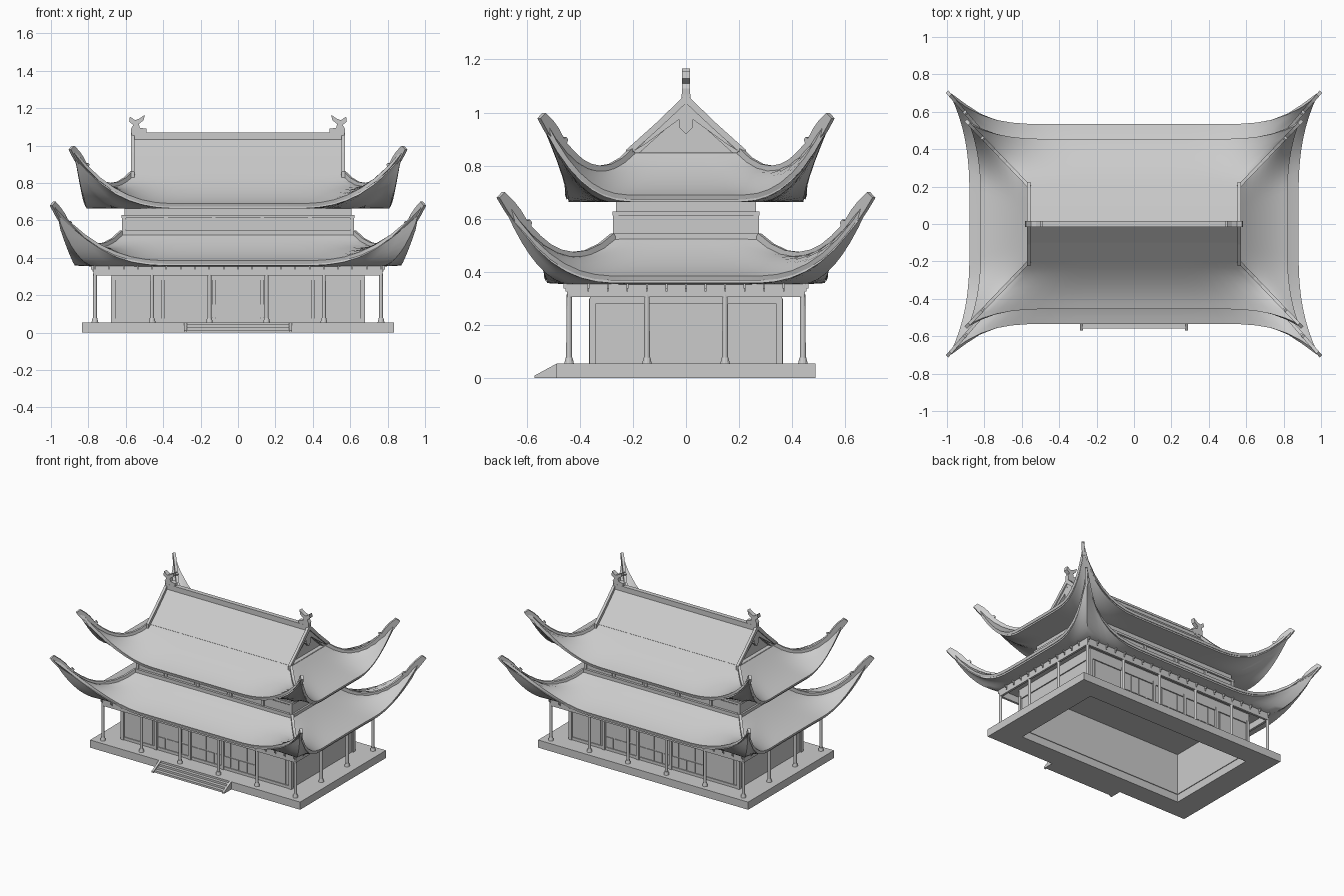
import bpy, bmesh, math
from mathutils import Vector, Matrix

if "Cube" in bpy.data.objects:
    bpy.data.objects.remove(bpy.data.objects["Cube"])


def finish(name, bm, smooth=None, solid=0):
    me = bpy.data.meshes.new(name)
    bm.to_mesh(me)
    bm.free()
    ob = bpy.data.objects.new(name, me)
    bpy.context.collection.objects.link(ob)
    bpy.ops.object.select_all(action='DESELECT')
    ob.select_set(True)
    bpy.context.view_layer.objects.active = ob
    if solid:
        m = ob.modifiers.new("thickness", 'SOLIDIFY')
        m.thickness, m.offset = solid, -1
        bpy.ops.object.modifier_apply(modifier=m.name)
    if smooth:
        bpy.ops.object.shade_smooth_by_angle(angle=math.radians(smooth))
    return ob


def boxes(name, specs):
    """specs: (x0, x1, y0, y1, z0, z1)"""
    bm = bmesh.new()
    for x0, x1, y0, y1, z0, z1 in specs:
        mat = Matrix.Translation(((x0 + x1) / 2, (y0 + y1) / 2, (z0 + z1) / 2)) @ \
            Matrix.Diagonal((abs(x1 - x0), abs(y1 - y0), z1 - z0, 1))
        bmesh.ops.create_cube(bm, size=1, matrix=mat)
    return finish(name, bm)


def ring(name, ox, oy, ix, iy, z0, z1):
    """rectangular hollow frame"""
    bm = bmesh.new()
    sg = [(-1, -1), (1, -1), (1, 1), (-1, 1)]
    loops = [[bm.verts.new((a * x, b * y, z)) for a, b in sg]
             for x, y, z in ((ox, oy, z0), (ox, oy, z1), (ix, iy, z1), (ix, iy, z0))]
    for k in range(4):
        for i in range(4):
            j, l = (i + 1) % 4, (k + 1) % 4
            bm.faces.new((loops[k][i], loops[k][j], loops[l][j], loops[l][i]))
    bmesh.ops.recalc_face_normals(bm, faces=bm.faces)
    return finish(name, bm)


def prism(name, pts, axis, spans):
    """extrude a 2D outline along x (outline in y,z) or y (outline in x,z)"""
    bm = bmesh.new()
    for a, b in spans:
        mk = (lambda p, t: (t, p[0], p[1])) if axis == 'x' else (lambda p, t: (p[0], t, p[1]))
        A, B = ([bm.verts.new(mk(p, t)) for p in pts] for t in (a, b))
        bm.faces.new(A)
        bm.faces.new(B[::-1])
        for i in range(len(pts)):
            j = (i + 1) % len(pts)
            bm.faces.new((A[i], B[i], B[j], A[j]))
    bmesh.ops.recalc_face_normals(bm, faces=bm.faces)
    return finish(name, bm)


def mirror_y(half):
    """mirror a half outline (y >= 0) starting and ending on y = 0"""
    return half + [(-y, z) for y, z in reversed(half) if y > 0]


# ---- curved hipped roof with upswept corners
def ramp(s, start, p):
    return max(0, (s - start) / (1 - start)) ** p


def roof_point(R, side, u, v):
    s = abs(u)
    lift = ramp(s, .38, 2.4)
    a, b = (0, 1) if side == 0 else (1, 0)
    along = u * (R['inner'][a] * (1 - v) + R['corner'][a] * v)
    bow = ramp(s, .5, 2.8) if side == 0 else ramp(s, .2, 2.6)
    edge = R['eave'][b] + (R['corner'][b] - R['eave'][b]) * bow
    out = R['inner'][b] * (1 - v) + edge * v
    z1 = R['ez'] + (R['cz'] - R['ez']) * lift
    sag = R['sag'][0] + (R['sag'][1] - R['sag'][0]) * lift
    z = R['iz'] + (z1 - R['iz']) * v - sag * 4 * v * (1 - v)
    return (along, out, z) if side == 0 else (out, along, z)


def roof(name, R, thick, nu=24, nv=8):
    bm = bmesh.new()
    for side in (0, 1):
        for sg in (-1, 1):
            def vert(i, j):
                p = Vector(roof_point(R, side, -1 + 2 * i / nu, j / nv))
                p[1 - side] *= sg
                return bm.verts.new(p)
            g = [[vert(i, j) for j in range(nv + 1)] for i in range(nu + 1)]
            for i in range(nu):
                for j in range(nv):
                    bm.faces.new((g[i][j], g[i + 1][j], g[i + 1][j + 1], g[i][j + 1]))
    bmesh.ops.remove_doubles(bm, verts=bm.verts, dist=1e-4)
    bm.normal_update()
    for f in bm.faces:
        if f.normal.z < 0:
            f.normal_flip()
    return finish(name, bm, smooth=35, solid=thick)


def hip_ridges(name, R, w=.009):
    """raised ridges on the four hips, stepping up into a taller tip blade"""
    bm = bmesh.new()
    vs = [0, .12, .25, .38, .5, .6, .7, .79, .8, .82, .83, .9, .96, 1.02]
    hs = [.018, .018, .018, .018, .018, .018, .02, .02, .034, .034, .022, .028, .024, .01]
    for sx in (-1, 1):
        for sy in (-1, 1):
            P = [Vector(roof_point(R, 0, 1, v)) for v in vs]
            rows = []
            for k, p in enumerate(P):
                t = (P[min(k + 1, len(P) - 1)] - P[max(k - 1, 0)]).normalized()
                across = Vector((t.y, -t.x, 0)).normalized()
                up = across.cross(t)
                up = up if up.z > 0 else -up
                c = [p + across * a * w + up * h for a, h in
                     ((-1, -.024), (1, -.024), (1, hs[k]), (-1, hs[k]))]
                rows.append([bm.verts.new((q.x * sx, q.y * sy, q.z)) for q in c])
            for a, b in zip(rows, rows[1:]):
                for i in range(4):
                    j = (i + 1) % 4
                    bm.faces.new((a[i], a[j], b[j], b[i]))
            bm.faces.new(rows[0])
            bm.faces.new(rows[-1])
    bmesh.ops.recalc_face_normals(bm, faces=bm.faces)
    return finish(name, bm)


LOW = dict(inner=(.62, .27), eave=(.88, .535), corner=(.98, .685), iz=.53, ez=.385, cz=.68, sag=(.02, .138))
UP = dict(inner=(.56, .2), eave=(.82, .455), corner=(.88, .533), iz=.85, ez=.69, cz=.98, sag=(.022, .125))
LOW_SOFFIT = dict(inner=(.76, .435), eave=(.868, .523), corner=(.965, .668), iz=.365, ez=.37, cz=.635, sag=(0, .065))
UP_SOFFIT = dict(inner=(.6, .255), eave=(.808, .443), corner=(.866, .518), iz=.675, ez=.676, cz=.935, sag=(0, .075))
for nm, R, S in (("lower", LOW, LOW_SOFFIT), ("upper", UP, UP_SOFFIT)):
    roof(nm + "_roof_tiles", R, .018)
    roof(nm + "_roof_soffit", S, .012)
    hip_ridges(nm + "_hip_ridges", R)

# ---- platform and front steps
ring("platform", .835, .487, .66, .345, 0, .055)
prism("step_sides", [(-.57, 0), (-.57, .01), (-.487, .055), (-.487, 0)], 'x',
      [(-.288, -.272), (.272, .288)])
boxes("steps", [(-.275, .275, -.56 + .025 * i, -.485, 0, .014 * (i + 1)) for i in range(3)])

# ---- veranda columns with stone feet
col = [(x, sy * .44) for x in (-.765, -.459, -.153, .153, .459, .765) for sy in (-1, 1)]
col += [(sx * .765, y) for sx in (-1, 1) for y in (-.147, .147)]
bm = bmesh.new()
for x, y in col:
    for r1, r2, z0, z1 in ((.011, .01, .07, .315), (.018, .013, .055, .078)):
        bmesh.ops.create_cone(bm, cap_ends=True, segments=12, radius1=r1, radius2=r2, depth=z1 - z0,
                              matrix=Matrix.Translation((x, y, (z0 + z1) / 2)))
finish("columns", bm, smooth=25)
ring("veranda_beam", .773, .448, .757, .432, .305, .375)

# ---- brackets hanging below the eaves
br = []
for i in range(-10, 11):
    x = i * .0765
    for s in (-1, 1):
        br += [(x - .004, x + .004, s * .44, s * .462, .338, .362),
               (x - .003, x + .003, s * .44, s * .454, .326, .34)]
for i in range(-5, 6):
    y = i * .0735
    for s in (-1, 1):
        br += [(s * .765, s * .787, y - .004, y + .004, .338, .362),
               (s * .765, s * .779, y - .003, y + .003, .326, .34)]
boxes("eave_brackets", br)

# ---- ground floor walls
ring("lower_walls", .668, .353, .655, .34, .055, .40)
ring("lower_wall_top_band", .676, .361, .66, .345, .28, .36)
boxes("lower_wall_sill", [(-.67, .67, s * .345, s * .359, .055, .075) for s in (-1, 1)])
boxes("ceiling", [(-.76, .76, -.435, .435, .352, .362)])
posts = [(sx * .655, sx * .678, sy * .34, sy * .363, .055, .3) for sx in (-1, 1) for sy in (-1, 1)]
posts += [(x - .01, x + .01, s * .345, s * .366, .055, .3) for x in (-.4, -.13, .13, .4) for s in (-1, 1)]
boxes("wall_posts", posts)
leaves = []
for s in (-1, 1):
    for i in range(12):
        x = -.39 + i * .065
        leaves += [(x + .004, x + .061, s * .35, s * .358, .08, .15),
                   (x + .004, x + .061, s * .35, s * .356, .158, .275)]
    for c in (-.53, .53):
        leaves += [(c - .1, c + .1, s * .35, s * .358, .08, .275)]
boxes("door_and_window_panels", leaves)

# ---- upper storey
ring("upper_walls", .607, .264, .59, .25, .45, .72)
ring("upper_wall_band", .622, .277, .6, .26, .612, .628)
ring("upper_wall_foot", .628, .281, .59, .25, .52, .545)
up = [(sx * .6, sx * .62, sy * .255, sy * .275, .53, .62) for sx in (-1, 1) for sy in (-1, 1)]
for s in (-1, 1):
    up += [(x - .01, x + .01, s * .255, s * .272, .53, .62) for x in (-.385, -.13, .13, .385)]
    up += [(c - .1, c + .1, s * .26, s * .268, .55, .605) for c in (-.5, -.257, 0, .257, .5)]
    up += [(s * .6, s * .615, -.26, .26, .53, .62)]
boxes("upper_wall_frames", up)

# ---- gabled crown of the upper roof
prism("crown_roof", mirror_y([(0, 1.045), (.1, .945), (.2, .851), (.19, .835), (.09, .925), (0, 1.015)]),
      'x', [(-.556, .556)])
prism("gable_wall", mirror_y([(0, 1.03), (.1, .93), (.185, .835), (0, .835)]), 'x', [(-.53, -.51), (.51, .53)])
prism("gable_board", mirror_y([(0, 1.044), (.1, .944), (.19, .858), (.148, .885), (.026, .974), (.026, .945), (0, .918)]),
      'x', [(-.564, -.545), (.545, .564)])
prism("gable_ridges", mirror_y([(0, 1.07), (.11, .963), (.225, .86), (.225, .83), (.11, .932), (0, 1.035)]),
      'x', [(-.573, -.554), (.554, .573)])
boxes("gable_floor", [(s * .505, s * .563, -.195, .195, .836, .849) for s in (-1, 1)])
boxes("main_ridge", [(-.565, .565, -.013, .013, 1.01, 1.055), (-.565, .565, -.016, .016, 1.055, 1.07)])

# ---- ridge end ornaments
orn = [(.568, 1.03), (.572, 1.09), (.56, 1.11), (.582, 1.128), (.578, 1.155), (.55, 1.135), (.525, 1.145),
       (.498, 1.165), (.505, 1.135), (.53, 1.115), (.525, 1.095), (.49, 1.09), (.49, 1.05)]
for nm, s in (("left", -1), ("right", 1)):
    prism(nm + "_ridge_ornament", [(s * x, z) for x, z in orn], 'y', [(-.015, .015)])
